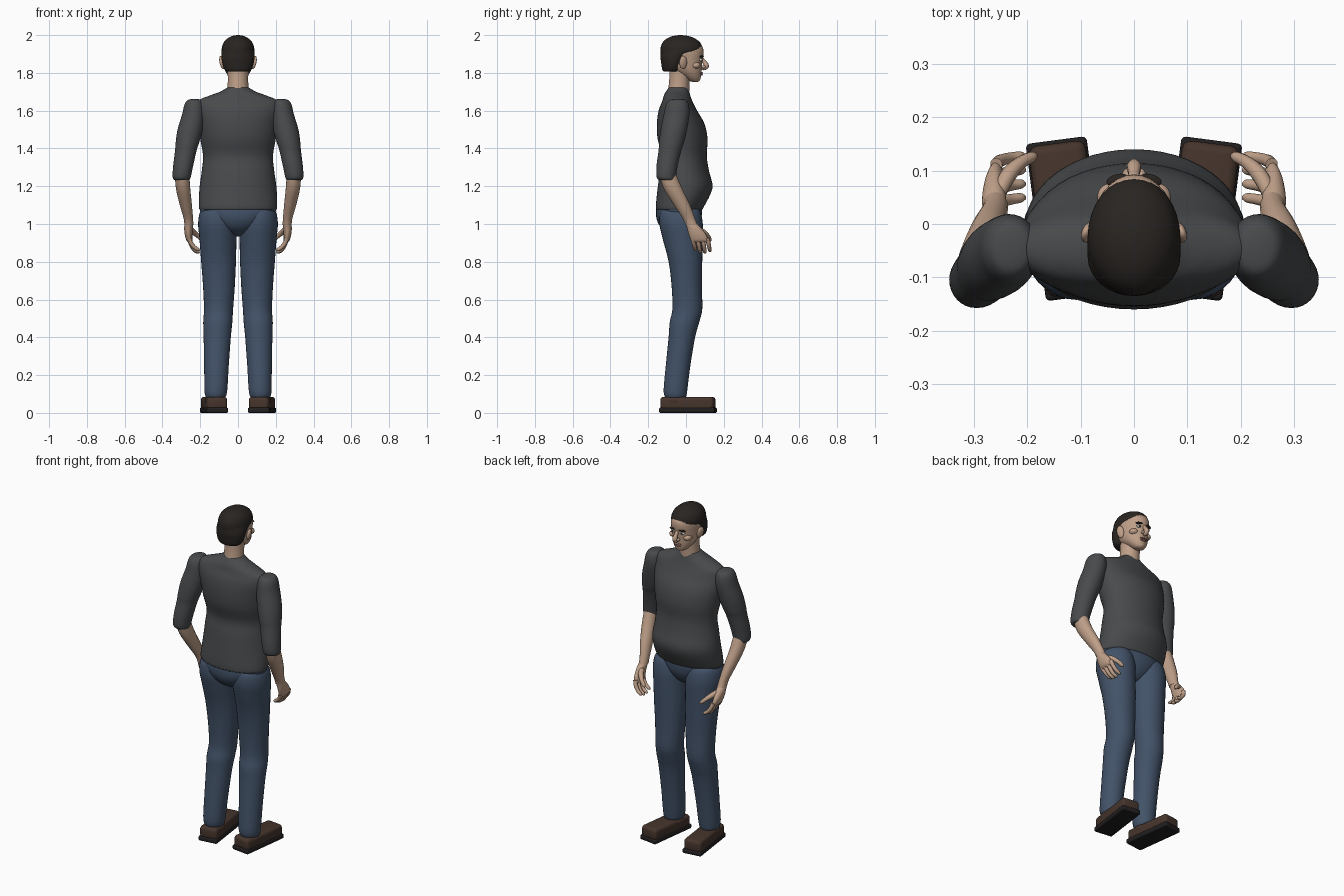
import bpy, bmesh, math
from mathutils import Vector


def material(name, rgb):
    m = bpy.data.materials.new(name)
    m.diffuse_color = (*rgb, 1)
    return m


SHIRT = material("shirt_grey", (0.065, 0.068, 0.072))
JEANS = material("denim", (0.055, 0.085, 0.14))
SKIN = material("skin", (0.52, 0.35, 0.25))
HAIR = material("dark_hair", (0.022, 0.018, 0.016))
SHOE = material("leather", (0.06, 0.035, 0.025))
SOLE = material("rubber", (0.015, 0.013, 0.013))
WHITE = material("eye_white", (0.7, 0.7, 0.68))
LIP = material("lip", (0.36, 0.19, 0.15))


def finish(bm, name, mat, angle=50):
    bmesh.ops.recalc_face_normals(bm, faces=bm.faces)
    me = bpy.data.meshes.new(name)
    bm.to_mesh(me)
    bm.free()
    ob = bpy.data.objects.new(name, me)
    bpy.context.collection.objects.link(ob)
    me.materials.append(mat)
    bpy.ops.object.select_all(action='DESELECT')
    ob.select_set(True)
    bpy.context.view_layer.objects.active = ob
    bpy.ops.object.shade_smooth_by_angle(angle=math.radians(angle))
    return ob


def spline(rows, steps):
    """Catmull-Rom through rows of numbers."""
    out = []
    for i in range(len(rows) - 1):
        p = [rows[max(i - 1, 0)], rows[i], rows[i + 1], rows[min(i + 2, len(rows) - 1)]]
        for s in range(steps):
            t = s / steps
            out.append([0.5 * (2 * b + (c - a) * t + (2 * a - 5 * b + 4 * c - d) * t * t
                               + (3 * b - a - 3 * c + d) * t ** 3) for a, b, c, d in zip(*p)])
    return out + [list(rows[-1])]


def bridge(bm, rings):
    for a, b in zip(rings, rings[1:]):
        for i in range(len(a)):
            j = (i + 1) % len(a)
            bm.faces.new((a[i], a[j], b[j], b[i]))
    bm.faces.new(rings[0])
    bm.faces.new(rings[-1])


def loft(name, mat, rows, side=1, n=32, steps=4):
    """Horizontal oval rings: rows of (z, x, y, rx, ry)."""
    bm = bmesh.new()
    rings = []
    for z, x, y, rx, ry in spline(rows, steps):
        rings.append([bm.verts.new((side * x + max(rx, .002) * math.cos(2 * math.pi * k / n),
                                    y + max(ry, .002) * math.sin(2 * math.pi * k / n), z)) for k in range(n)])
    bridge(bm, rings)
    return finish(bm, name, mat)


def tube(name, mat, pts, side=1, n=10, steps=4):
    """Round tube along rows of (x, y, z, radius)."""
    path = spline(pts, steps)
    bm = bmesh.new()
    rings = []
    for i, (x, y, z, r) in enumerate(path):
        d = Vector(path[min(i + 1, len(path) - 1)][:3]) - Vector(path[max(i - 1, 0)][:3])
        u = d.cross(Vector((0.3, 1, 0.1))).normalized()
        v = d.cross(u).normalized()
        ring = []
        for k in range(n):
            a = 2 * math.pi * k / n
            p = Vector((x, y, z)) + (u * math.cos(a) + v * math.sin(a)) * max(r, .001)
            ring.append(bm.verts.new((side * p.x, p.y, p.z)))
        rings.append(ring)
    bridge(bm, rings)
    return finish(bm, name, mat)


def ball(name, mat, loc, size, rot=(0, 0, 0)):
    bm = bmesh.new()
    bmesh.ops.create_uvsphere(bm, u_segments=20, v_segments=12, radius=1)
    ob = finish(bm, name, mat)
    ob.location, ob.scale, ob.rotation_euler = loc, size, rot
    return ob


def slab(name, mat, loc, size, bevel, turn):
    bm = bmesh.new()
    bmesh.ops.create_cube(bm, size=1)
    bmesh.ops.scale(bm, vec=size, verts=bm.verts)
    bmesh.ops.bevel(bm, geom=bm.edges[:], offset=bevel, segments=4, profile=0.5, affect='EDGES')
    ob = finish(bm, name, mat, 35)
    ob.location, ob.rotation_euler = loc, (0, 0, turn)


# Shirt body and pelvis
loft("shirt_body", SHIRT, [
    (1.075, 0, -.035, .198, .118), (1.09, 0, -.033, .207, .127), (1.19, 0, -.005, .204, .145),
    (1.28, 0, -.008, .192, .130), (1.36, 0, -.008, .185, .118), (1.45, 0, -.018, .20, .132),
    (1.53, 0, -.028, .212, .126), (1.60, 0, -.043, .222, .102), (1.65, 0, -.046, .215, .08),
    (1.68, 0, -.047, .15, .07), (1.70, 0, -.045, .095, .062), (1.722, 0, -.04, .058, .052)], n=48)
loft("pelvis", JEANS, [
    (.935, 0, -.03, .02, .02), (.95, 0, -.033, .065, .06), (.98, 0, -.037, .115, .095),
    (1.02, 0, -.038, .165, .116), (1.06, 0, -.037, .198, .122), (1.09, 0, -.035, .203, .12)])

# Neck and head
loft("neck", SKIN, [(1.69, 0, -.04, .057, .057), (1.76, 0, -.035, .054, .054), (1.84, 0, -.03, .056, .056)])
loft("head", SKIN, [
    (1.752, 0, .048, .012, .012), (1.758, 0, .043, .028, .027), (1.775, 0, .032, .045, .046),
    (1.80, 0, .012, .062, .07), (1.83, 0, -.008, .074, .092), (1.87, 0, -.014, .079, .102),
    (1.91, 0, -.017, .081, .11), (1.94, 0, -.02, .076, .106), (1.975, 0, -.022, .055, .075)])
loft("hair", HAIR, [
    (1.808, 0, -.075, .062, .045), (1.82, 0, -.074, .073, .052), (1.85, 0, -.068, .083, .063),
    (1.88, 0, -.060, .087, .075), (1.905, 0, -.042, .087, .092), (1.918, 0, -.026, .087, .109),
    (1.94, 0, -.024, .084, .109), (1.965, 0, -.025, .073, .096), (1.985, 0, -.027, .052, .069),
    (1.996, 0, -.028, .028, .037), (2.0, 0, -.028, .004, .006)])

# Face
tube("nose", SKIN, [(0, .075, 1.885, .009), (0, .095, 1.86, .011), (0, .107, 1.838, .014),
                    (0, .095, 1.824, .011), (0, .08, 1.82, .003)])
ball("nose_tip", SKIN, (0, .109, 1.836), (.011, .013, .01))
ball("upper_lip", LIP, (0, .081, 1.8), (.024, .01, .005))
ball("lower_lip", LIP, (0, .078, 1.791), (.02, .011, .006))
ball("chin", SKIN, (0, .056, 1.768), (.024, .02, .015))
for s, tag in ((-1, "left"), (1, "right")):
    ball(f"{tag}_nostril", SKIN, (s * .013, .092, 1.832), (.009, .012, .008))
    ball(f"{tag}_eye", WHITE, (s * .031, .077, 1.869), (.014, .01, .008))
    ball(f"{tag}_pupil", HAIR, (s * .031, .084, 1.869), (.006, .005, .006))
    ball(f"{tag}_brow", HAIR, (s * .032, .083, 1.887), (.021, .01, .005), (0, s * .1, -s * .3))
    ball(f"{tag}_cheek", SKIN, (s * .045, .05, 1.84), (.024, .026, .018))
    ball(f"{tag}_ear", SKIN, (s * .084, -.015, 1.855), (.012, .021, .036), (.1, s * .2, s * .4))

# Limbs, both sides
for s, tag in ((-1, "left"), (1, "right")):
    loft(f"{tag}_sleeve", SHIRT, [
        (1.662, .228, -.045, .015, .018), (1.655, .23, -.045, .038, .045), (1.63, .232, -.046, .052, .061),
        (1.58, .236, -.05, .06, .068), (1.50, .253, -.064, .067, .07), (1.43, .268, -.077, .062, .066),
        (1.39, .276, -.085, .057, .06), (1.31, .29, -.10, .053, .056), (1.25, .298, -.105, .048, .051),
        (1.232, .297, -.10, .04, .043)], s)
    loft(f"{tag}_forearm", SKIN, [
        (1.27, .296, -.10, .038, .045), (1.19, .291, -.07, .038, .049), (1.10, .276, -.021, .032, .043),
        (1.03, .263, .015, .025, .033), (.995, .26, .03, .024, .032)], s, n=20)
    loft(f"{tag}_palm", SKIN, [
        (1.005, .26, .026, .022, .029), (.98, .262, .042, .023, .037), (.945, .262, .06, .02, .046),
        (.915, .258, .072, .016, .046), (.902, .254, .075, .008, .04)], s, n=20)
    for i in range(4):
        y, lift = .034 + .026 * i, (.012, 0, -.002, .006)[i]
        tube(f"{tag}_finger_{i + 1}", SKIN, [
            (.258, y, .925, .012), (.25, y + .007, .895 + lift / 2, .0115), (.232, y + .012, .866 + lift, .0105),
            (.212, y + .015, .853 + lift, .009), (.203, y + .015, .849 + lift, .003)], s)
    tube(f"{tag}_thumb", SKIN, [
        (.255, .055, .975, .014), (.235, .092, .957, .015), (.212, .115, .937, .012),
        (.191, .126, .917, .010), (.183, .129, .909, .003)], s)
    loft(f"{tag}_trouser_leg", JEANS, [
        (1.085, .108, -.03, .07, .09), (1.06, .108, -.03, .094, .108), (1.0, .108, -.026, .103, .115),
        (.92, .106, -.017, .098, .106), (.80, .103, -.003, .092, .089), (.67, .101, .004, .084, .08),
        (.55, .103, .007, .077, .079), (.48, .107, -.008, .077, .078), (.40, .11, -.022, .072, .07),
        (.25, .114, -.042, .065, .065), (.13, .117, -.055, .061, .063), (.09, .118, -.056, .055, .058),
        (.075, .118, -.056, .045, .048)], s)
    turn = -s * .13
    slab(f"{tag}_shoe", SHOE, (s * .127, .01, .05), (.108, .285, .07), .018, turn)
    slab(f"{tag}_sole", SOLE, (s * .127, .01, .014), (.115, .297, .028), .009, turn)
    ball(f"{tag}_shoe_collar", SHOE, (s * .118, -.055, .065), (.058, .068, .036))
